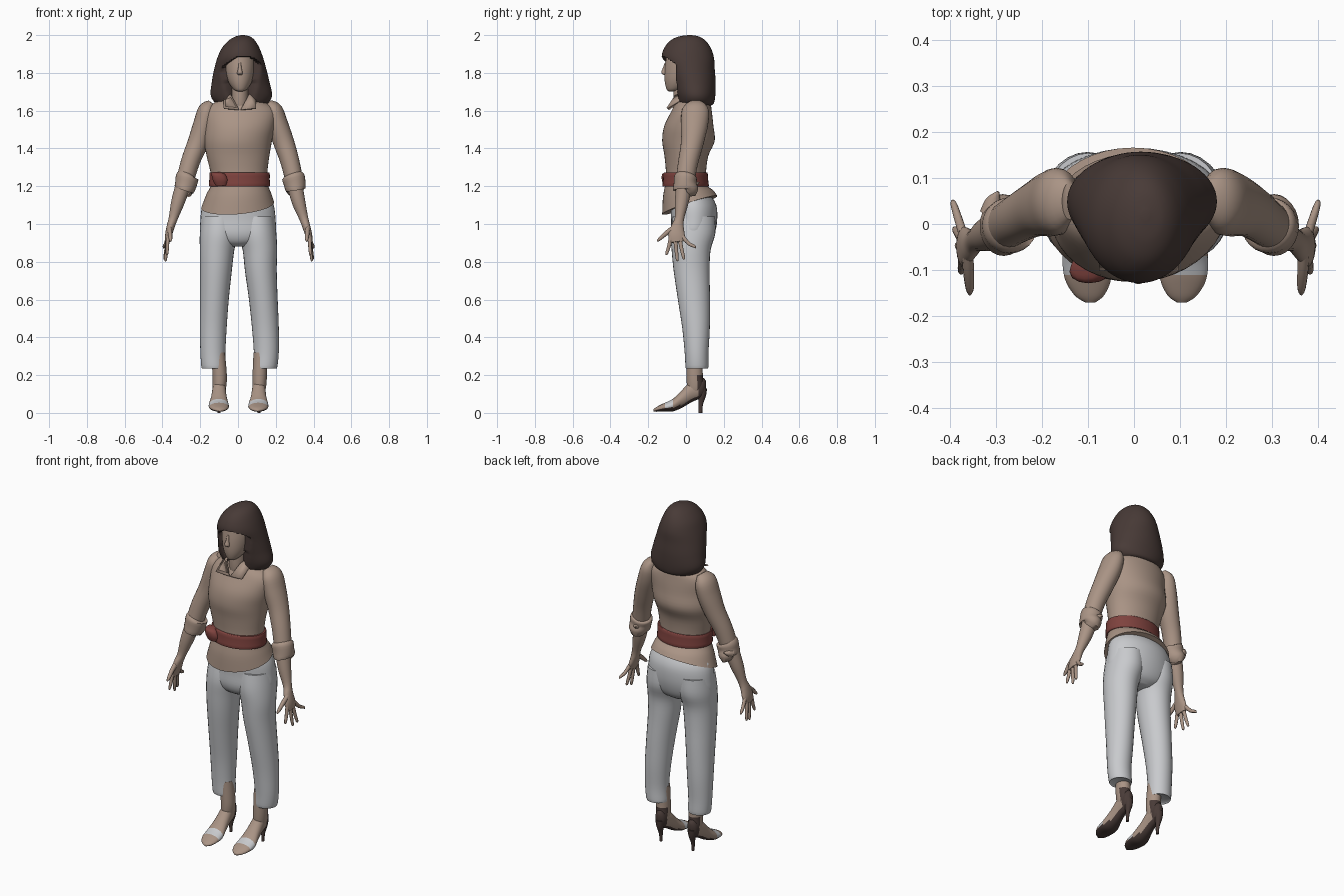
import bpy, bmesh, math
from mathutils import Vector


def material(name, rgb):
    m = bpy.data.materials.new(name)
    m.diffuse_color = (*rgb, 1)
    return m


TAN = material("tan", (0.40, 0.295, 0.235))
WHITE = material("pale grey", (0.58, 0.59, 0.61))
BROWN = material("dark brown", (0.065, 0.043, 0.038))
RED = material("belt red", (0.21, 0.055, 0.048))
UP, FWD = Vector((0, 0, 1)), Vector((0, -1, 0))


def smooth_rows(rows, sub):
    """Catmull-Rom interpolation of section rows."""
    out = []
    for i in range(len(rows) - 1):
        p0, p1 = rows[max(i - 1, 0)], rows[i]
        p2, p3 = rows[i + 1], rows[min(i + 2, len(rows) - 1)]
        for s in range(sub):
            t = s / sub
            out.append([0.5 * (2 * b + (c - a) * t + (2 * a - 5 * b + 4 * c - d) * t * t
                               + (3 * b - a - 3 * c + d) * t ** 3)
                        for a, b, c, d in zip(p0, p1, p2, p3)])
    return out + [list(rows[-1])]


def finish(name, bm, mats, rule=None, angle=50):
    bmesh.ops.recalc_face_normals(bm, faces=bm.faces)
    if rule:
        for f in bm.faces:
            f.material_index = rule(f.calc_center_median(), f.normal)
    me = bpy.data.meshes.new(name)
    bm.to_mesh(me)
    bm.free()
    for m in mats:
        me.materials.append(m)
    ob = bpy.data.objects.new(name, me)
    bpy.context.collection.objects.link(ob)
    bpy.ops.object.select_all(action='DESELECT')
    ob.select_set(True)
    bpy.context.view_layer.objects.active = ob
    bpy.ops.object.shade_smooth_by_angle(angle=math.radians(angle))
    return ob


def loft(name, rows, mats, normal=None, n=24, sub=4, warp=None, rule=None):
    """Skin elliptical sections (x, y, z, half width, half depth); no normal = follow the path."""
    rows = smooth_rows(rows, sub)
    bm = bmesh.new()
    rings = []
    for i, (x, y, z, a, b) in enumerate(rows):
        t = normal or (Vector(rows[min(i + 1, len(rows) - 1)][:3])
                       - Vector(rows[max(i - 1, 0)][:3])).normalized()
        u = (Vector((1, 0, 0)) - t * t.x).normalized()
        v = t.cross(u)
        ring = []
        for k in range(n):
            w = 2 * math.pi * k / n
            co = Vector((x, y, z)) + u * (max(a, .002) * math.cos(w)) + v * (max(b, .002) * math.sin(w))
            ring.append(bm.verts.new(warp(co) if warp else co))
        rings.append(ring)
    for r, s in zip(rings, rings[1:]):
        for k in range(n):
            bm.faces.new((r[k], r[(k + 1) % n], s[(k + 1) % n], s[k]))
    bm.faces.new(rings[0])
    bm.faces.new(rings[-1])
    return finish(name, bm, mats, rule)


def side_rows(rows, side):
    """Rows hold left x and right x; choose and sign them."""
    return [((-r[0] if side < 0 else r[1]),) + tuple(r[2:]) for r in rows]


# Blouse with a hem that dips at the front
def hem(co):
    k = min(max((1.2 - co.z) / .1, 0), 1)
    co.z += k * (.33 * (co.y - .02) + .08 * co.x)
    return co


loft("blouse", [(.01, .02, 1.668, .05, .06), (.01, .035, 1.645, .13, .09),
                (.015, .03, 1.60, .185, .106), (.01, .015, 1.52, .185, .13),
                (0, .013, 1.44, .18, .139), (0, .002, 1.36, .166, .116),
                (.005, 0, 1.27, .15, .106), (.008, 0, 1.21, .15, .110),
                (.003, .012, 1.16, .172, .134), (-.002, .02, 1.10, .193, .146)],
     [TAN], UP, n=40, warp=hem)

# Belt with a knotted flap
loft("belt", [(.008, -.002, 1.198, .156, .119), (.008, -.002, 1.203, .162, .123),
              (.008, -.002, 1.235, .160, .119), (.008, -.002, 1.268, .160, .117),
              (.008, -.002, 1.273, .155, .112)], [RED], UP, n=40, sub=2)
loft("belt_knot", [(-.115, -.085, 1.275, .02, .012), (-.105, -.103, 1.265, .035, .022),
                   (-.095, -.108, 1.235, .04, .02), (-.09, -.105, 1.205, .03, .014)], [RED], UP, n=12)

# Trousers: hips and two legs
loft("trouser_hips", [(0, .03, 1.17, .155, .09), (0, .04, 1.10, .189, .12),
                      (0, .043, 1.02, .199, .122), (0, .037, .95, .198, .115),
                      (0, .035, .905, .15, .095), (0, .035, .88, .06, .06)], [WHITE], UP, n=36)
LEG = [(.1, .1, .042, 1.04, .092, .112), (.102, .103, .037, .95, .1, .118),
       (.111, .116, .027, .86, .091, .103), (.117, .121, .030, .75, .084, .095),
       (.125, .134, .042, .60, .076, .085), (.131, .145, .053, .45, .071, .073),
       (.133, .150, .056, .32, .066, .063), (.130, .144, .058, .24, .063, .060),
       (.128, .142, .058, .238, .055, .052)]

# Arms, palms and fingers
ARM = [(.14, .16, .05, 1.642, .02, .04), (.162, .186, .05, 1.605, .048, .07),
       (.180, .208, .045, 1.53, .056, .072), (.212, .243, .033, 1.43, .055, .06),
       (.252, .275, .012, 1.33, .050, .053), (.280, .298, -.005, 1.23, .047, .050)]
CUFF = [(.262, .288, 0, 1.262, .045, .045), (.268, .292, -.002, 1.25, .060, .060),
        (.275, .300, -.005, 1.215, .058, .060), (.285, .305, -.002, 1.18, .052, .067),
        (.287, .306, -.004, 1.178, .03, .04)]
FOREARM = [(.282, .296, -.006, 1.23, .042, .044), (.317, .32, -.022, 1.12, .036, .037),
           (.343, .348, -.035, 1.03, .024, .025), (.357, .362, -.045, .985, .021, .034),
           (.368, .375, -.050, .94, .018, .044), (.374, .383, -.047, .905, .012, .036)]
# base y, tip y, tip z, outward drift of the tip
FINGERS = [(-.078, -.105, .835, .004), (-.058, -.045, .803, .012),
           (-.036, -.010, .812, .018), (-.020, .050, .872, .022)]

# Feet and shoes
ANKLE = [(.105, .118, .046, .32, .036, .042), (.097, .115, .046, .2, .038, .043),
         (.098, .113, .050, .14, .036, .045), (.1, .11, .045, .10, .03, .035)]
FOOT = [(.1, .11, .105, .145, .012, .025), (.1, .11, .085, .135, .03, .052),
        (.1, .11, .03, .115, .036, .058), (.101, .109, -.02, .075, .042, .047),
        (.102, .108, -.07, .041, .053, .033), (.1, .107, -.12, .029, .05, .021),
        (.097, .105, -.155, .019, .032, .013), (.095, .104, -.171, .014, .01, .006)]
HEEL = [(.1, .11, .085, .13, .026, .026), (.1, .11, .085, .09, .02, .021),
        (.1, .11, .078, .045, .010, .012), (.1, .11, .076, 0, .008, .010)]


def shoe_rule(c, nrm):
    if nrm.z < -.55 or c.y > .06:
        return 1
    return 2 if -.115 < c.y < -.07 else 0


def ankle_rule(c, nrm):
    return 1 if c.y > .062 and c.z < .195 else 0


for side, tag in ((-1, "left"), (1, "right")):
    loft(tag + "_trouser_leg", side_rows(LEG, side), [WHITE], UP, n=28)
    loft(tag + "_sleeve", side_rows(ARM, side), [TAN])
    loft(tag + "_cuff", side_rows(CUFF, side), [TAN], sub=3)
    # Turned-back cuff point
    cx = -.305 if side < 0 else .290
    loft(tag + "_cuff_point", [(cx, .03, 1.205, .03, .026), (cx, .05, 1.212, .018, .014),
                               (cx - side * .01, .07, 1.22, .003, .003)], [TAN], n=10)
    loft(tag + "_forearm", side_rows(FOREARM, side), [TAN])
    hx = -.372 if side < 0 else .379
    for i, (y0, y1, z1, out) in enumerate(FINGERS):
        out *= side
        loft(f"{tag}_finger_{i + 1}",
             [(hx, y0, .935, .010, .012), (hx + out * .5, (y0 + y1) / 2, (.92 + z1) / 2, .009, .010),
              (hx + out * .9, y0 * .1 + y1 * .9, z1 + .01, .007, .008), (hx + out, y1, z1, .003, .003)],
             [TAN], n=10, sub=3)
    loft(tag + "_thumb", [(hx - side * .01, -.055, .985, .013, .016), (hx - side * .012, -.10, .955, .012, .013),
                          (hx - side * .015, -.14, .92, .009, .009), (hx - side * .015, -.153, .908, .003, .003)],
         [TAN], n=10, sub=3)
    loft(tag + "_ankle", side_rows(ANKLE, side), [TAN, BROWN], UP, sub=6, rule=ankle_rule)
    loft(tag + "_foot", side_rows(FOOT, side), [TAN, BROWN, WHITE], FWD, sub=5, rule=shoe_rule)
    loft(tag + "_stiletto_heel", side_rows(HEEL, side), [BROWN], UP, n=12)
    # Collar wing
    bm = bmesh.new()
    pts = [(.055, .0, 1.69), (.045, -.055, 1.68), (.004, -.092, 1.605), (.085, -.10, 1.612), (.085, -.02, 1.662)]
    bm.faces.new([bm.verts.new((.01 + side * x, y, z)) for x, y, z in pts])
    ob = finish(tag + "_collar", bm, [TAN])
    mod = ob.modifiers.new("thickness", 'SOLIDIFY')
    mod.thickness = .008
    mod.offset = 0

# Neck, head and face
loft("neck", [(.01, .0, 1.58, .05, .055), (.01, -.015, 1.65, .044, .052), (.01, -.01, 1.76, .045, .055)], [TAN], UP)
loft("head", [(.012, -.078, 1.702, .012, .012), (.012, -.062, 1.712, .034, .040), (.011, -.034, 1.75, .061, .078),
              (.01, -.015, 1.80, .077, .099), (.01, -.005, 1.86, .082, .103),
              (.01, .005, 1.92, .075, .1), (.01, .01, 1.96, .04, .06)], [TAN], UP, n=32)
loft("nose", [(.01, -.106, 1.855, .006, .006), (.01, -.112, 1.825, .009, .011),
              (.01, -.116, 1.80, .015, .015), (.01, -.110, 1.79, .011, .008)], [TAN], UP, n=12)
for z, w in ((1.768, .024), (1.758, .02)):
    loft("lip", [(.011, -.099, z - .005, w * .6, .006), (.011, -.101, z, w, .010),
                 (.011, -.099, z + .005, w * .6, .006)], [TAN], UP, n=14)


# Bobbed hair: full at the crown, set back beside the face under a curved fringe
def hair_front(co):
    fringe = 1.885 - 5 * (co.x - .03) ** 2
    if co.z < fringe:
        limit = -.052
        if co.z < 1.76:
            limit += .05 * math.exp(-((co.x - .012) / .055) ** 2)
        co.y = max(co.y, limit)
    return co


loft("hair", [(.02, .055, 1.625, .09, .07), (.02, .053, 1.637, .135, .093), (.018, .050, 1.68, .162, .105),
              (.014, .040, 1.75, .153, .117), (.012, .025, 1.82, .138, .127), (.012, .010, 1.88, .121, .138),
              (.014, .008, 1.93, .1, .124), (.02, .010, 1.97, .071, .094),
              (.025, .015, 1.992, .04, .055), (.025, .02, 2.0, .008, .01)],
     [BROWN], UP, n=64, sub=7, warp=hair_front)
